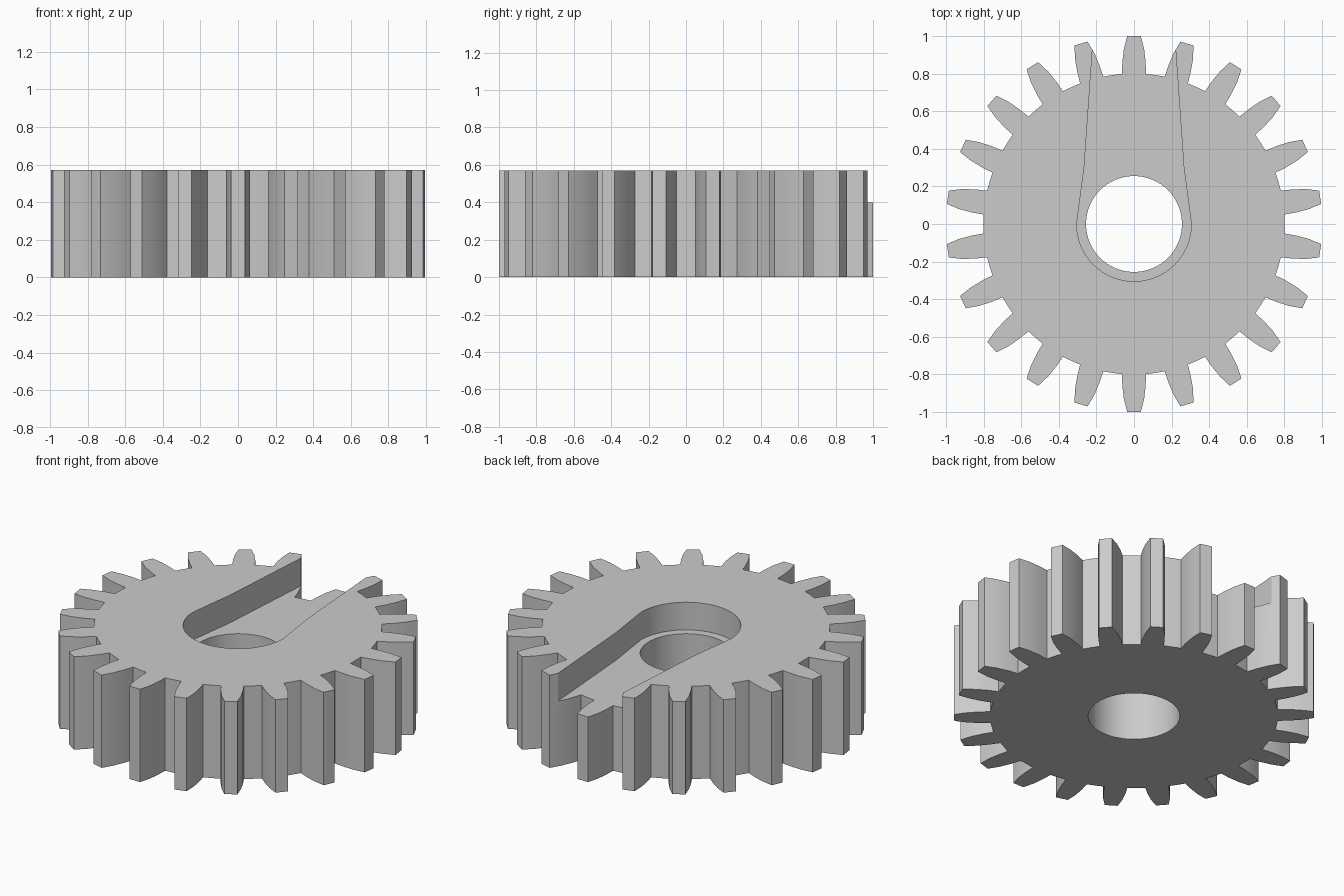
import bpy
import bmesh
import math
from mathutils import Vector, Matrix

TEETH = 22
HEIGHT = 0.57
SLOT_FLOOR = 0.40
ROOT = 0.80
BORE = 0.255
SLOT_RADIUS = 0.305

default = bpy.data.objects.get("Cube")
if default:
    bpy.data.objects.remove(default, do_unlink=True)


def polar(radius, angle):
    return Vector((radius * math.cos(angle), radius * math.sin(angle), 0))


def prism(name, outline, z0, z1):
    """Extrude a closed counter-clockwise outline from z0 to z1."""
    bm = bmesh.new()
    base = bm.faces.new([bm.verts.new((p.x, p.y, z0)) for p in outline])
    top = bmesh.ops.extrude_face_region(bm, geom=[base])["geom"]
    bmesh.ops.translate(bm, vec=(0, 0, z1 - z0),
                        verts=[v for v in top if isinstance(v, bmesh.types.BMVert)])
    bmesh.ops.recalc_face_normals(bm, faces=bm.faces)
    mesh = bpy.data.meshes.new(name)
    bm.to_mesh(mesh)
    bm.free()
    obj = bpy.data.objects.new(name, mesh)
    bpy.context.collection.objects.link(obj)
    return obj


# Gear outline: curved tooth flanks joined by arcs of the root circle
flank = [(0.064, 0.798), (0.062, 0.86), (0.054, 0.93), (0.036, 1.0)]
tooth = [Vector((r, -w, 0)) for w, r in flank]
tooth += [Vector((r, w, 0)) for w, r in reversed(flank)]
pitch = math.tau / TEETH
root_half = math.atan2(flank[0][0], flank[0][1])
outline = []
for i in range(TEETH):
    angle = math.pi / 2 + i * pitch
    turn = Matrix.Rotation(angle, 3, 'Z')
    outline += [turn @ p for p in tooth]
    gap = pitch - 2 * root_half
    outline += [polar(ROOT, angle + root_half + gap * k / 4) for k in range(1, 4)]
gear = prism("gear", outline, 0, HEIGHT)

# Round bore through the whole gear
bore = prism("bore_cutter", [polar(BORE, math.tau * k / 64) for k in range(64)],
             -0.1, HEIGHT + 0.1)

# Tapered slot, round at the bore and open at the back
slot_outline = [polar(SLOT_RADIUS, math.pi * (1 + k / 32)) for k in range(33)]
side = [(0.265, 0.3), (0.209, 1.1)]
slot_outline += [Vector((x, y, 0)) for x, y in side]
slot_outline += [Vector((-x, y, 0)) for x, y in reversed(side)]
slot = prism("slot_cutter", slot_outline, SLOT_FLOOR, HEIGHT + 0.1)

# Cut the openings and keep the finished mesh
for cutter in (bore, slot):
    cutter.hide_render = True
    cut = gear.modifiers.new(cutter.name, 'BOOLEAN')
    cut.operation = 'DIFFERENCE'
    cut.solver = 'EXACT'
    cut.object = cutter
evaluated = gear.evaluated_get(bpy.context.evaluated_depsgraph_get())
finished = bpy.data.meshes.new_from_object(evaluated)
gear.modifiers.clear()
gear.data = finished
for cutter in (bore, slot):
    bpy.data.objects.remove(cutter, do_unlink=True)

# Plain grey material
grey = bpy.data.materials.new("plain grey")
grey.use_nodes = True
colour = (0.6, 0.6, 0.6, 1)
grey.diffuse_color = colour
grey.node_tree.nodes["Principled BSDF"].inputs["Base Color"].default_value = colour
gear.data.materials.clear()
gear.data.materials.append(grey)

# Smooth curved walls, sharp edges kept
bpy.ops.object.select_all(action='DESELECT')
gear.select_set(True)
bpy.context.view_layer.objects.active = gear
bpy.ops.object.shade_smooth_by_angle(angle=math.radians(30))
